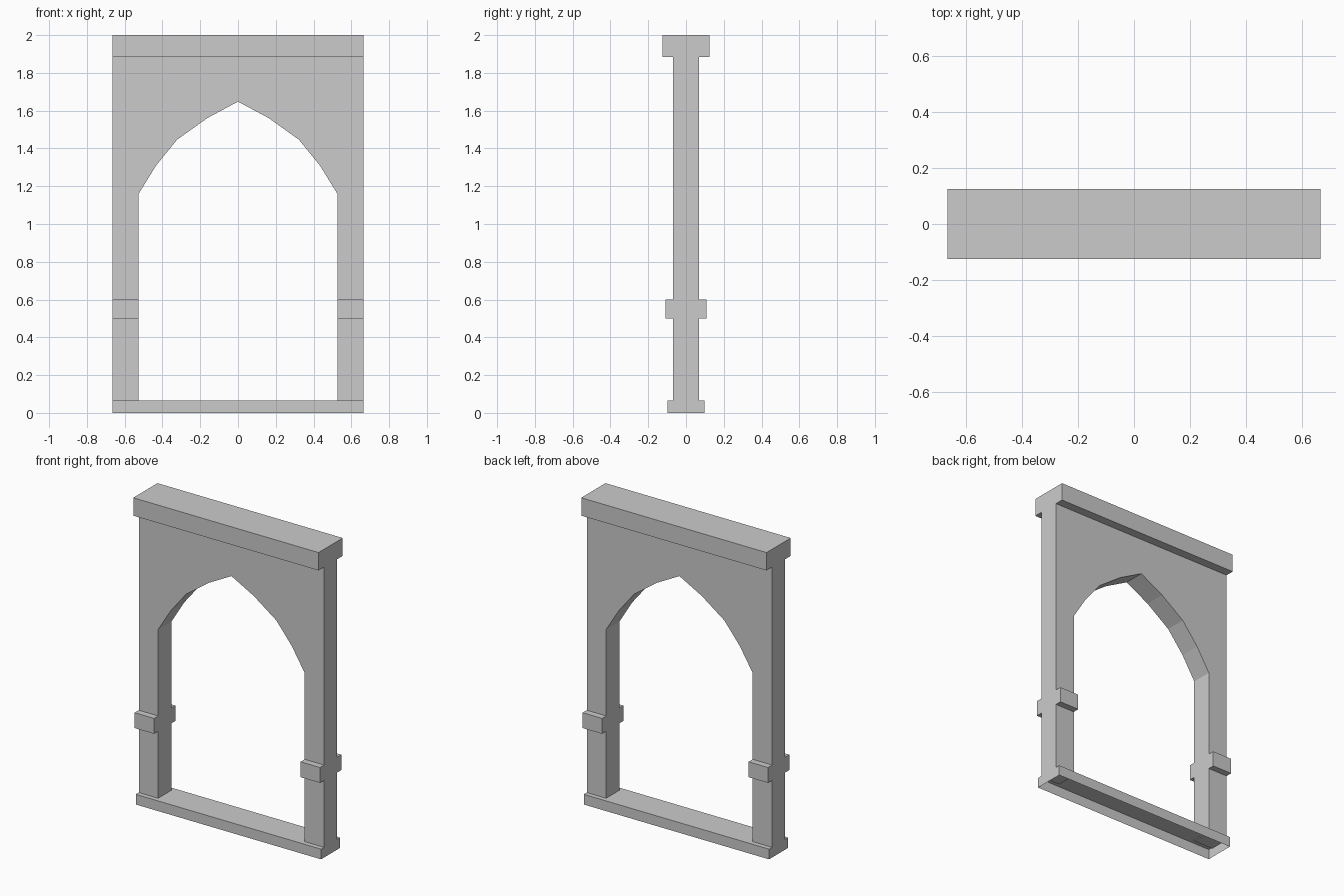
import bpy, bmesh
from mathutils import Vector

if "Cube" in bpy.data.objects:
    bpy.data.objects.remove(bpy.data.objects["Cube"])

HALF_W = 0.665    # half width of the frame
WALL_Y = 0.0675   # half thickness of the wall
JAMB_X = 0.526    # half width of the opening
BASE_H = 0.066


def finish(bm, name):
    mesh = bpy.data.meshes.new(name)
    bm.to_mesh(mesh)
    bm.free()
    obj = bpy.data.objects.new(name, mesh)
    bpy.context.collection.objects.link(obj)
    return obj


def box(name, lo, hi, open_side):
    """Box between two corners, leaving out the face that looks along open_side."""
    lo, hi = Vector(lo), Vector(hi)
    bm = bmesh.new()
    bmesh.ops.create_cube(bm, size=1)
    for v in bm.verts:
        v.co = Vector(((lo + hi) / 2)[i] + v.co[i] * (hi - lo)[i] for i in range(3))
    bm.normal_update()
    gone = [f for f in bm.faces if f.normal.dot(Vector(open_side)) > 0.9]
    bmesh.ops.delete(bm, geom=gone, context='FACES')
    return finish(bm, name)


# Wall with the pointed arch opening: half arch mirrored, then extruded
half_arch = [(JAMB_X, 0.06), (JAMB_X, 1.16), (0.434, 1.309), (0.323, 1.446), (0.162, 1.561)]
outline = half_arch + [(0, 1.648)] + [(-x, z) for x, z in reversed(half_arch)]
outline += [(-HALF_W, 0.06), (-HALF_W, 2), (HALF_W, 2), (HALF_W, 0.06)]
bm = bmesh.new()
front = bm.faces.new([bm.verts.new((x, -WALL_Y, z)) for x, z in outline])
ext = bmesh.ops.extrude_face_region(bm, geom=[front], use_keep_orig=True)
moved = [g for g in ext["geom"] if isinstance(g, bmesh.types.BMVert)]
bmesh.ops.translate(bm, verts=moved, vec=(0, 2 * WALL_Y, 0))
bmesh.ops.recalc_face_normals(bm, faces=bm.faces)
finish(bm, "arch_wall")

# Sill along the floor, hollow underneath
box("base_sill", (-HALF_W, -0.098, 0), (HALF_W, 0.098, BASE_H), (0, 0, -1))

# Cornice and pillar bands standing out from both wall faces
for side, s in (("front", -1), ("back", 1)):
    def ledge(name, x0, x1, depth, z0, z1):
        y0, y1 = sorted((s * WALL_Y, s * depth))
        box(name + "_" + side, (x0, y0, z0), (x1, y1, z1), (0, -s, 0))

    ledge("cornice", -HALF_W, HALF_W, 0.124, 1.884, 2)
    ledge("left_band", -HALF_W, -JAMB_X, 0.109, 0.5, 0.6)
    ledge("right_band", JAMB_X, HALF_W, 0.109, 0.5, 0.6)
